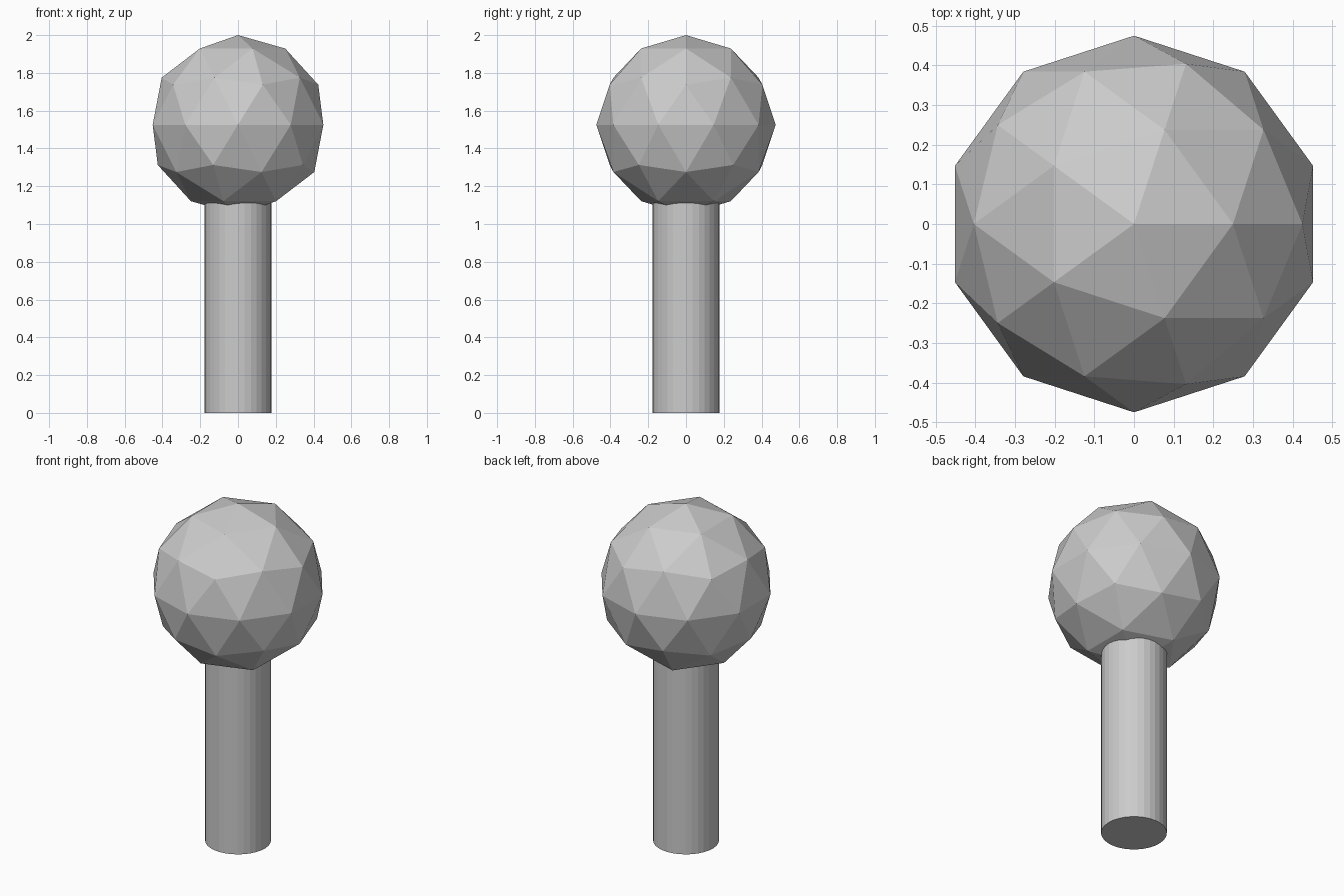
import bpy

if "Cube" in bpy.data.objects:
    bpy.data.objects.remove(bpy.data.objects["Cube"])

BALL_R = 0.475
STEM_R = 0.177
STEM_TOP = 1.14

# Round stem, its top buried slightly in the ball
bpy.ops.mesh.primitive_cylinder_add(vertices=32, radius=STEM_R, depth=STEM_TOP,
                                    location=(0, 0, STEM_TOP / 2))
bpy.context.object.name = "stem"

# Faceted low-poly ball on top
bpy.ops.mesh.primitive_ico_sphere_add(subdivisions=2, radius=BALL_R,
                                      location=(0, 0, 2 - BALL_R))
bpy.context.object.name = "ball"
